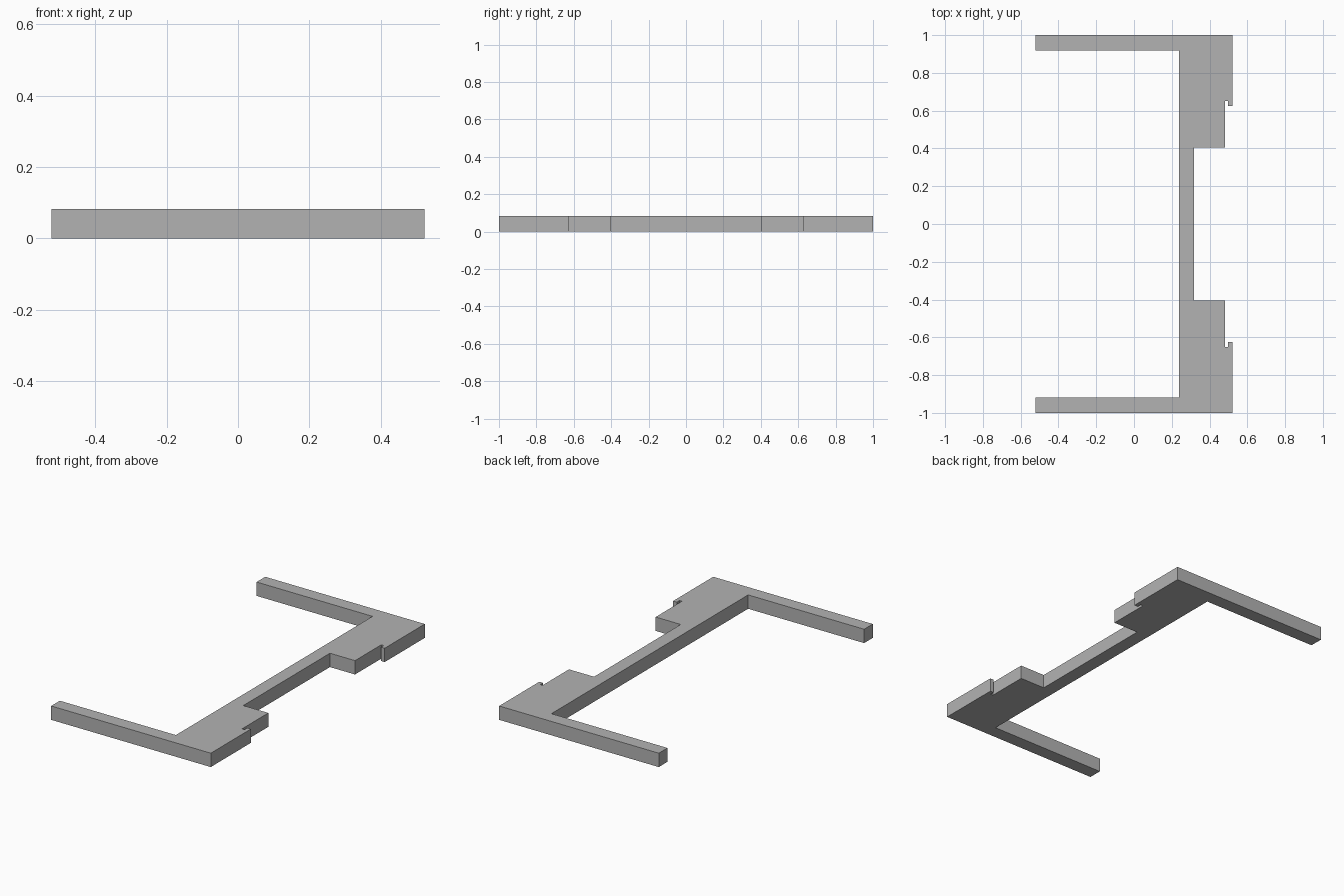
import bpy
import bmesh

cube = bpy.data.objects.get("Cube")
if cube:
    bpy.data.objects.remove(cube, do_unlink=True)

HEIGHT = 0.082

# Plain grey material
grey = bpy.data.materials.new("plain grey")
grey.use_nodes = True
colour = (0.45, 0.45, 0.45, 1)
grey.diffuse_color = colour
grey.node_tree.nodes["Principled BSDF"].inputs["Base Color"].default_value = colour

# Half outline of the bracket: tab, notch, outer corner, arm, inner corner
half = [(0.318, 0.405), (0.482, 0.405), (0.482, 0.651), (0.498, 0.651),
        (0.498, 0.625), (0.522, 0.625), (0.522, 1.0), (-0.522, 1.0),
        (-0.522, 0.919), (0.237, 0.919)]
outline = half + [(x, -y) for x, y in reversed(half)]

# Extrude the mirrored outline into a flat frame
bm = bmesh.new()
base = bm.faces.new([bm.verts.new((x, y, 0)) for x, y in outline])
top = bmesh.ops.extrude_face_region(bm, geom=[base], use_keep_orig=True)["geom"]
bmesh.ops.translate(bm, vec=(0, 0, HEIGHT),
                    verts=[g for g in top if isinstance(g, bmesh.types.BMVert)])
bmesh.ops.recalc_face_normals(bm, faces=bm.faces)

mesh = bpy.data.meshes.new("bracket_frame")
bm.to_mesh(mesh)
bm.free()
mesh.materials.append(grey)
frame = bpy.data.objects.new("bracket_frame", mesh)
bpy.context.collection.objects.link(frame)
